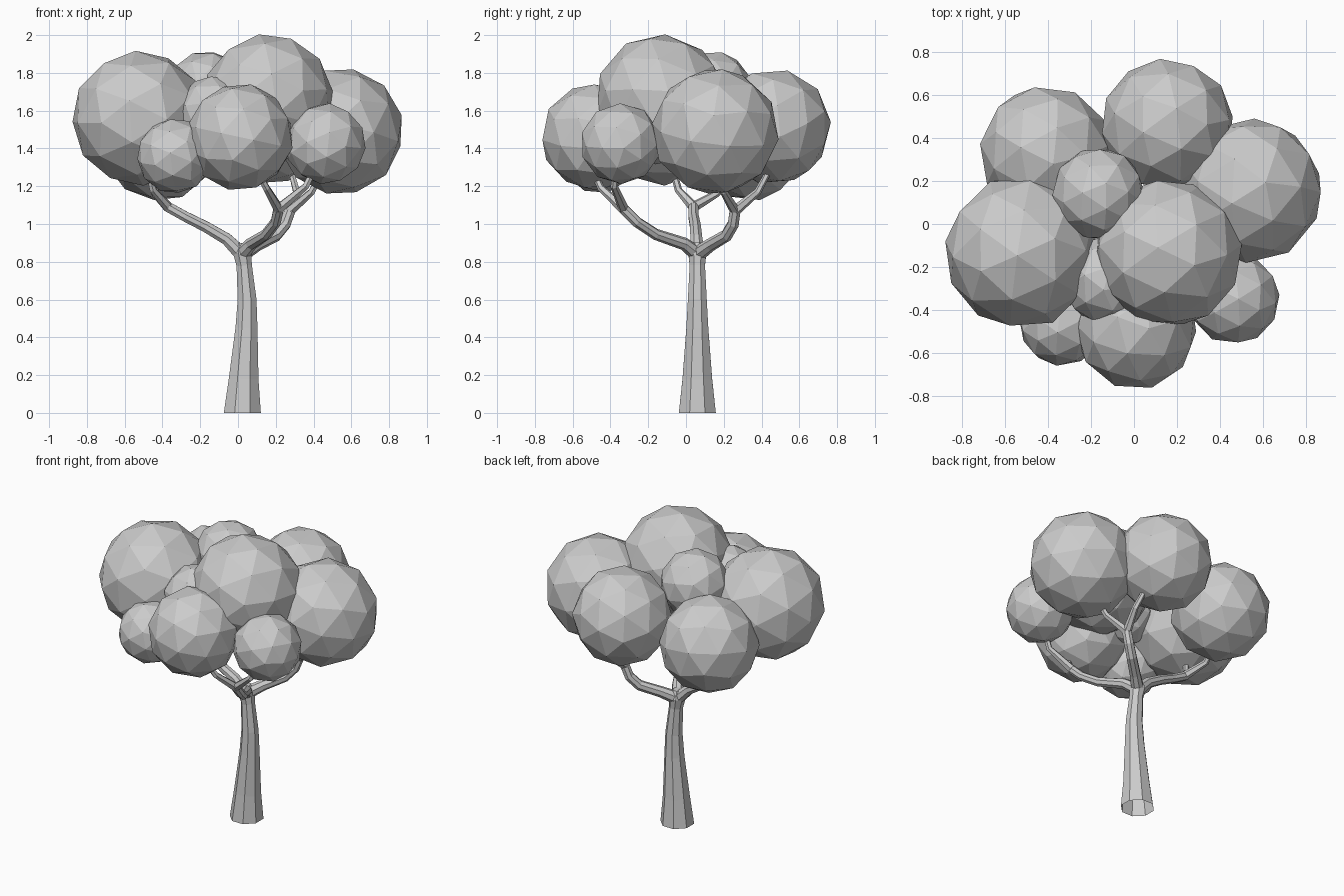
import bpy, bmesh, math, random
from mathutils import Vector, Euler

if "Cube" in bpy.data.objects:
    bpy.data.objects.remove(bpy.data.objects["Cube"])

random.seed(4)
grey = bpy.data.materials.new("plain grey")
grey.diffuse_color = (0.6, 0.6, 0.6, 1)
grey.use_nodes = True
grey.node_tree.nodes["Principled BSDF"].inputs["Base Color"].default_value = grey.diffuse_color


def finish(bm, name):
    bmesh.ops.recalc_face_normals(bm, faces=bm.faces)
    mesh = bpy.data.meshes.new(name)
    bm.to_mesh(mesh)
    bm.free()
    mesh.materials.append(grey)
    obj = bpy.data.objects.new(name, mesh)
    bpy.context.collection.objects.link(obj)
    return obj


def tube(name, path, sides, cap_end=True):
    """Faceted limb through (x, y, z, radius) stations."""
    bm = bmesh.new()
    pts = [Vector(p[:3]) for p in path]
    rings = []
    for i, p in enumerate(pts):
        tangent = pts[min(i + 1, len(pts) - 1)] - pts[max(i - 1, 0)]
        if p.z == 0:
            tangent = Vector((0, 0, 1))
        q = Vector((0, 0, 1)).rotation_difference(tangent.normalized())
        ring = []
        for k in range(sides):
            a = math.tau * (k + 0.5) / sides
            ring.append(bm.verts.new(p + q @ Vector((math.cos(a), math.sin(a), 0)) * path[i][3]))
        rings.append(ring)
    for a, b in zip(rings, rings[1:]):
        for k in range(sides):
            n = (k + 1) % sides
            bm.faces.new((a[k], a[n], b[n], b[k]))
    if cap_end:
        bm.faces.new(rings[-1])
    return finish(bm, name)


# Trunk, flared and open at the base
tube("trunk", [(0.023, 0.06, 0, 0.106), (0.03, 0.06, 0.18, 0.085), (0.045, 0.06, 0.45, 0.063),
               (0.048, 0.06, 0.6, 0.054), (0.033, 0.06, 0.78, 0.044), (0.022, 0.06, 0.85, 0.052),
               (0.02, 0.06, 0.9, 0.03)], 8)

# Three main branches, each forking into two twigs inside the foliage
fork = (0.02, 0.06, 0.84, 0.042)
branches = {
    "left": ([fork, (-0.06, 0.055, 0.92, 0.034), (-0.17, 0.05, 0.985, 0.031),
              (-0.28, 0.04, 1.04, 0.029), (-0.37, 0.04, 1.09, 0.029)],
             [[(-0.45, -0.04, 1.18), (-0.5, -0.1, 1.4)], [(-0.44, 0.16, 1.16), (-0.43, 0.3, 1.3)]]),
    "front": ([fork, (0.07, -0.01, 0.895, 0.034), (0.15, -0.16, 0.945, 0.03),
               (0.2, -0.26, 1.01, 0.029), (0.215, -0.33, 1.08, 0.029)],
              [[(0.15, -0.45, 1.19), (0.09, -0.5, 1.3)], [(0.36, -0.38, 1.2), (0.43, -0.36, 1.35)]]),
    "back": ([fork, (0.1, 0.13, 0.89, 0.035), (0.2, 0.215, 0.94, 0.033),
              (0.25, 0.25, 1.0, 0.032), (0.275, 0.26, 1.07, 0.031)],
             [[(0.39, 0.2, 1.17), (0.47, 0.17, 1.32)], [(0.31, 0.38, 1.17), (0.27, 0.46, 1.32)]]),
}
for name, (path, twigs) in branches.items():
    tube(name + "_branch", path, 8)
    start = path[-1]
    for i, (mid, tip) in enumerate(twigs):
        tube(f"{name}_twig_{i + 1}", [start[:3] + (0.028,), mid + (0.02,), tip + (0.015,)], 6)

# Foliage: faceted balls (x, y, z, radius)
clumps = {
    "left": (-0.522, -0.13, 1.56, 0.358),
    "top": (0.158, -0.135, 1.66, 0.348),
    "right": (0.54, 0.155, 1.49, 0.338),
    "back": (0.155, 0.46, 1.515, 0.31),
    "back_left": (-0.41, 0.335, 1.43, 0.31),
    "front": (0.01, -0.485, 1.46, 0.285),
    "front_right": (0.462, -0.345, 1.425, 0.215),
    "front_left": (-0.335, -0.46, 1.36, 0.2),
    "upper_back": (-0.165, 0.14, 1.7, 0.217),
    "inner": (-0.12, -0.26, 1.575, 0.212),
}
for name, (x, y, z, r) in clumps.items():
    bm = bmesh.new()
    bmesh.ops.create_icosphere(bm, subdivisions=2, radius=r)
    rot = Euler([random.uniform(0, math.tau) for _ in range(3)]).to_matrix()
    bmesh.ops.rotate(bm, verts=bm.verts, cent=(0, 0, 0), matrix=rot)
    bmesh.ops.translate(bm, verts=bm.verts, vec=(x, y, z))
    finish(bm, name + "_foliage")
